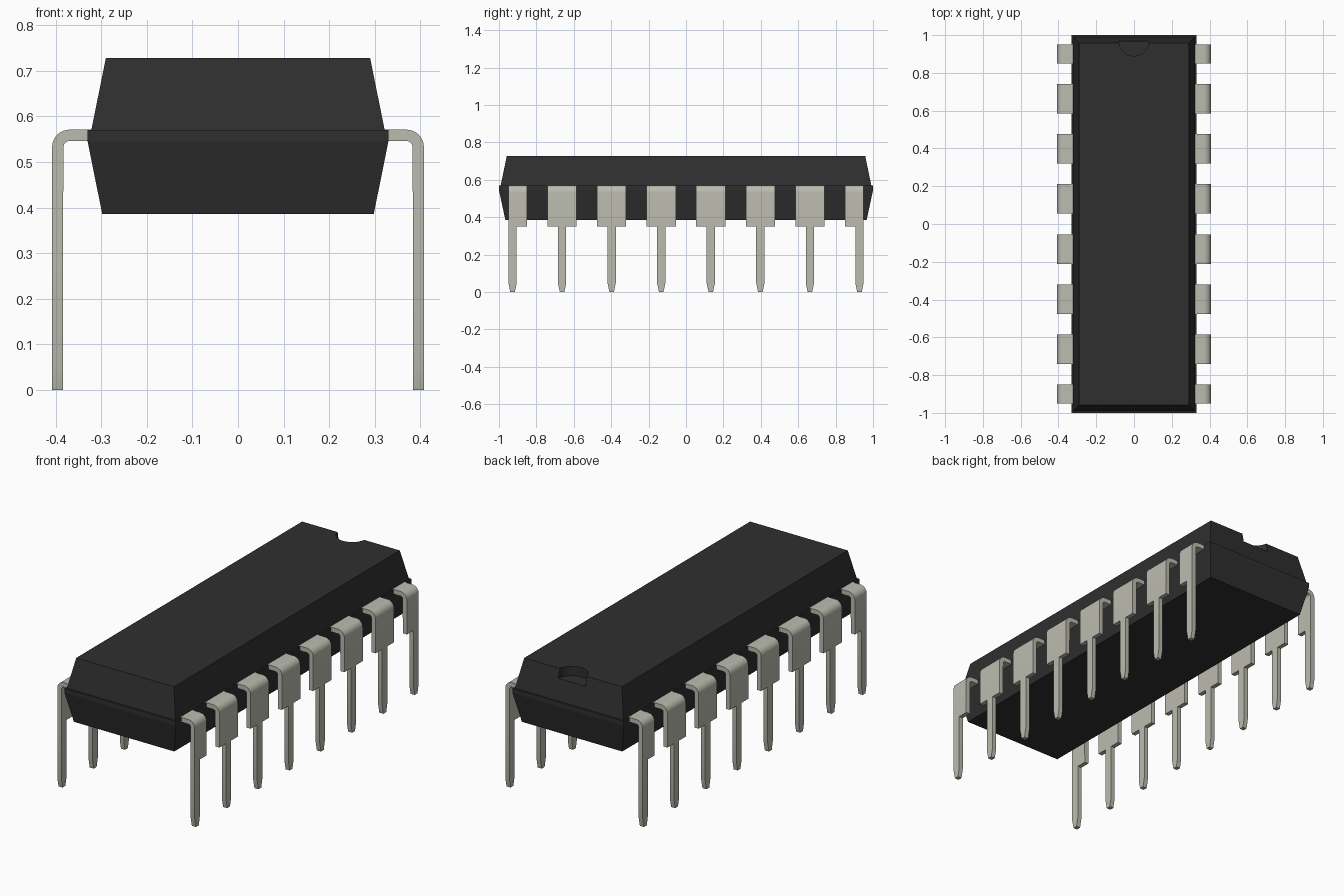
import bpy, bmesh, math

if "Cube" in bpy.data.objects:
    bpy.data.objects.remove(bpy.data.objects["Cube"])


def material(name, rgb):
    m = bpy.data.materials.new(name)
    m.diffuse_color = (*rgb, 1)
    m.use_nodes = True
    m.node_tree.nodes["Principled BSDF"].inputs["Base Color"].default_value = m.diffuse_color
    return m


BLACK = material("black plastic", (0.028, 0.028, 0.028))
TIN = material("tinned metal", (0.50, 0.50, 0.43))


def make_object(name, bm, mat):
    bmesh.ops.recalc_face_normals(bm, faces=bm.faces)
    me = bpy.data.meshes.new(name)
    bm.to_mesh(me)
    bm.free()
    me.materials.append(mat)
    ob = bpy.data.objects.new(name, me)
    bpy.context.collection.objects.link(ob)
    return ob


def activate(ob):
    bpy.ops.object.select_all(action='DESELECT')
    ob.select_set(True)
    bpy.context.view_layer.objects.active = ob


def loft(bm, rings):
    """Skin four-cornered rings and cap both ends."""
    vs = [[bm.verts.new(p) for p in r] for r in rings]
    for a, b in zip(vs, vs[1:]):
        for i in range(4):
            j = (i + 1) % 4
            bm.faces.new((a[i], a[j], b[j], b[i]))
    bm.faces.new(vs[0])
    bm.faces.new(vs[-1])


# Package body: two tapered halves with a parting belt between them
bm = bmesh.new()
profile = [(0.298, 0.966, 0.386), (0.33, 1.0, 0.545), (0.33, 1.0, 0.57),
           (0.322, 0.991, 0.57), (0.29, 0.958, 0.728)]
loft(bm, [[(-x, -y, z), (x, -y, z), (x, y, z), (-x, y, z)] for x, y, z in profile])
body = make_object("body", bm, BLACK)

# Round orientation notch in the top, at the back end
bm = bmesh.new()
bmesh.ops.create_cone(bm, cap_ends=True, segments=48, radius1=0.08, radius2=0.08, depth=0.2)
bmesh.ops.translate(bm, verts=bm.verts, vec=(0, 0.97, 0.678 + 0.1))
cutter = make_object("notch_cutter", bm, BLACK)
cutter.hide_render = True
mod = body.modifiers.new("notch", 'BOOLEAN')
mod.operation = 'DIFFERENCE'
mod.solver = 'EXACT'
mod.object = cutter
activate(body)
bpy.ops.object.modifier_apply(modifier="notch")
bpy.data.objects.remove(cutter)

# Pins: bent wide shoulder, then a narrow blade with a tapered tip
OUT, IN, TOP, THICK, STEP = 0.408, 0.384, 0.571, 0.025, 0.35
R_OUT, R_IN, BEND = 0.038, 0.013, 8
HALF = 0.022


def pin(name, y, lo, hi):
    bm = bmesh.new()
    # path stations: outer (x, z) and inner (x, z)
    path = [((0.322, TOP), (0.322, TOP - THICK))]
    cx, cz = OUT - R_OUT, TOP - R_OUT
    for i in range(BEND + 1):
        a = math.pi / 2 * (1 - i / BEND)
        c, s = math.cos(a), math.sin(a)
        path.append(((cx + R_OUT * c, cz + R_OUT * s), (cx + R_IN * c, cz + R_IN * s)))
    path.append(((OUT, STEP), (IN, STEP)))
    loft(bm, [[(o[0], y + lo, o[1]), (o[0], y + hi, o[1]),
               (n[0], y + hi, n[1]), (n[0], y + lo, n[1])] for o, n in path])
    blade = [(STEP, HALF), (0.048, HALF), (0.0, 0.012)]
    loft(bm, [[(OUT, y - w, z), (OUT, y + w, z), (IN, y + w, z), (IN, y - w, z)]
              for z, w in blade])
    ob = make_object(name, bm, TIN)
    activate(ob)
    bpy.ops.object.shade_smooth_by_angle(angle=math.radians(20))
    ob.modifiers.new("other side", 'MIRROR').use_axis[0] = True


for k in range(8):
    # end pins have a shoulder only on the inward side
    lo = -HALF if k == 0 else -0.078
    hi = HALF if k == 7 else 0.078
    pin(f"pin_pair_{k + 1}", (k - 3.5) * 0.265, lo, hi)
